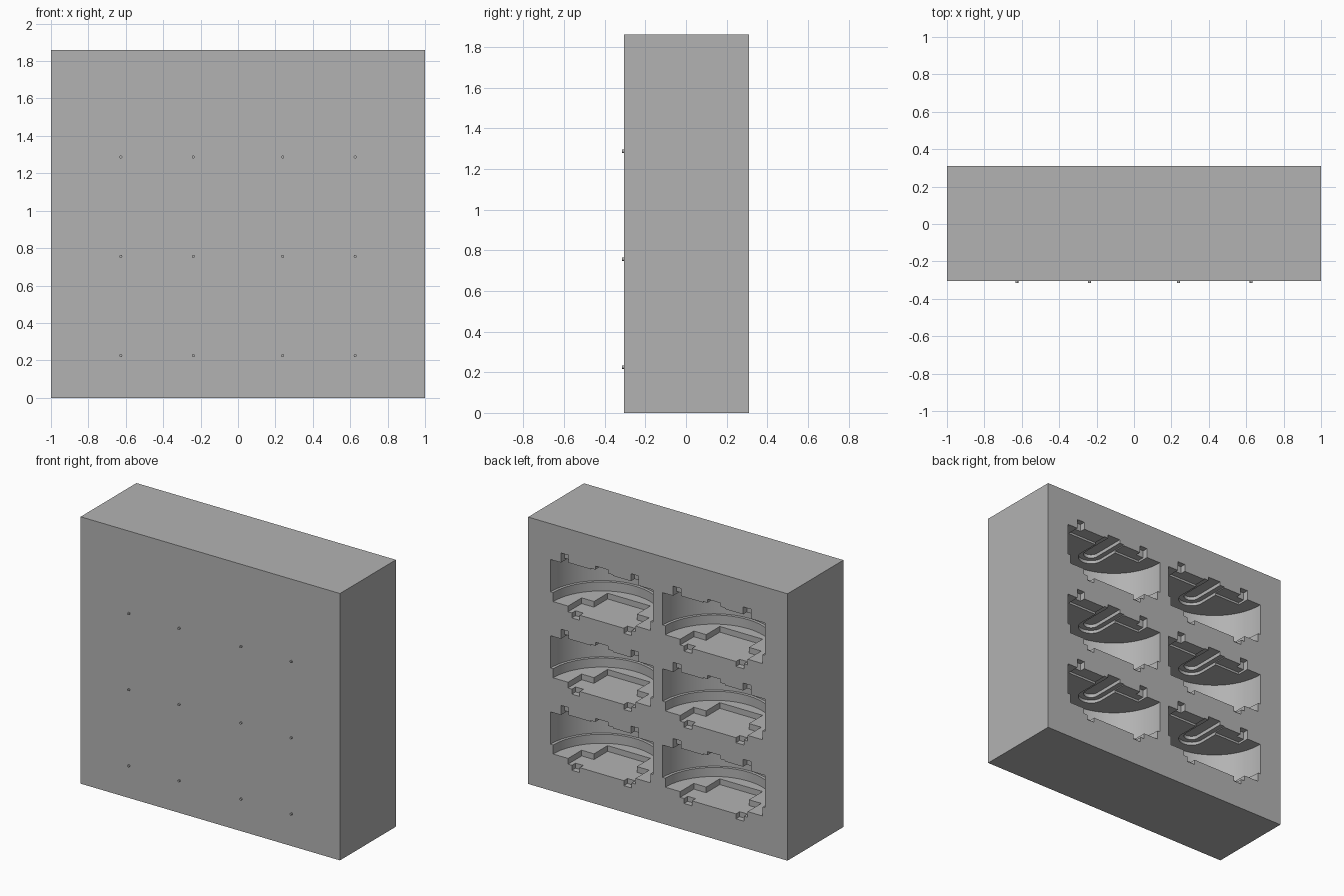
import bpy, bmesh, math
from mathutils import Matrix

if "Cube" in bpy.data.objects:
    bpy.data.objects.remove(bpy.data.objects["Cube"])

BACK, FRONT, TOP = 0.31, -0.305, 1.86
COLUMNS = (-0.4325, 0.4325)
ROWS = (0.225, 0.756, 1.287)

grey = bpy.data.materials.new("plain_grey")
grey.use_nodes = True
colour = (0.45, 0.45, 0.45, 1)
grey.diffuse_color = colour
grey.node_tree.nodes["Principled BSDF"].inputs["Base Color"].default_value = colour


def finish(name, bm):
    bmesh.ops.recalc_face_normals(bm, faces=bm.faces)
    mesh = bpy.data.meshes.new(name)
    bm.to_mesh(mesh)
    bm.free()
    mesh.materials.append(grey)
    obj = bpy.data.objects.new(name, mesh)
    bpy.context.collection.objects.link(obj)
    return obj


def prism(bm, outline, z0, z1):
    """Extrude a plan outline from z0 up to z1."""
    face = bm.faces.new([bm.verts.new((x, y, z0)) for x, y in outline])
    up = bmesh.ops.extrude_face_region(bm, geom=[face])["geom"]
    moved = [v for v in up if isinstance(v, bmesh.types.BMVert)]
    bmesh.ops.translate(bm, vec=(0, 0, z1 - z0), verts=moved)


def disc(radius):
    return [(radius * math.cos(math.tau * i / 96), radius * math.sin(math.tau * i / 96))
            for i in range(96)]


def rect(x0, x1, depth):
    return [(x0, 0.05), (x0, -depth), (x1, -depth), (x1, 0.05)]


def slot(half, depth):
    """Slot running in from the back face with a rounded inner end."""
    arc = [(-half * math.cos(math.pi * i / 16), half - depth - half * math.sin(math.pi * i / 16))
           for i in range(17)]
    return [(-half, 0.05)] + arc + [(half, 0.05)]


def cut(name, outline, z0, z1):
    """Cut the same shape into all six pockets; heights are from the row centre."""
    bm = bmesh.new()
    for cx in COLUMNS:
        for cz in ROWS:
            prism(bm, [(cx + x, BACK + y) for x, y in outline], cz + z0, cz + z1)
    cutter = finish(name, bm)
    cutter.hide_render = True
    mod = block.modifiers.new(name, "BOOLEAN")
    mod.operation, mod.solver, mod.object = "DIFFERENCE", "EXACT", cutter
    cutters.append(cutter)


# Solid block
bm = bmesh.new()
prism(bm, [(-1, FRONT), (1, FRONT), (1, BACK), (-1, BACK)], 0, TOP)
block = finish("mould_block", bm)
cutters = []

# Half-round pocket with a narrower ledge below
cut("pocket_main", disc(0.395), 0.098, 0.323)
cut("pocket_ledge", disc(0.375), 0.035, 0.12)

# Stepped recess in the pocket floor, with small tabs at the back face
floor_outline = [(-0.26, 0.05), (-0.26, -0.15), (-0.165, -0.15), (-0.165, -0.3)]
floor_outline += [(-x, y) for x, y in reversed(floor_outline)]
cut("floor_recess", floor_outline, -0.005, 0.06)
for side in (-1, 1):
    cut("floor_tab", rect(side * 0.2 - 0.03, side * 0.2 + 0.03, 0.04), -0.04, 0.02)

# Ceiling recess, rounded stepped slot and notches
cut("ceiling_recess", rect(-0.285, 0.315, 0.09), 0.28, 0.338)
cut("ceiling_slot_wide", slot(0.085, 0.32), 0.27, 0.345)
cut("ceiling_slot_narrow", slot(0.05, 0.285), 0.26, 0.37)
cut("notch_right", rect(-0.285, -0.225, 0.04), 0.25, 0.39)
cut("notch_left", rect(0.255, 0.315, 0.04), 0.25, 0.39)

# Bake the cuts and drop the cutters
mesh = bpy.data.meshes.new_from_object(block.evaluated_get(bpy.context.evaluated_depsgraph_get()))
block.modifiers.clear()
block.data = mesh
mesh.materials.clear()
mesh.materials.append(grey)
for cutter in cutters:
    bpy.data.objects.remove(cutter)

# Tiny round pins on the front, two per pocket
bm = bmesh.new()
for cx in COLUMNS:
    for cz in ROWS:
        for side in (-1, 1):
            place = Matrix.Translation((cx + side * 0.194, FRONT - 0.002, cz))
            bmesh.ops.create_cone(bm, cap_ends=True, segments=16, radius1=0.008, radius2=0.008,
                                  depth=0.016, matrix=place @ Matrix.Rotation(math.pi / 2, 4, "X"))
pins = finish("front_pins", bm)

# Smooth the curved walls, keep edges sharp
bpy.ops.object.select_all(action="DESELECT")
for obj in (block, pins):
    obj.select_set(True)
bpy.context.view_layer.objects.active = block
bpy.ops.object.shade_smooth_by_angle(angle=math.radians(30))
